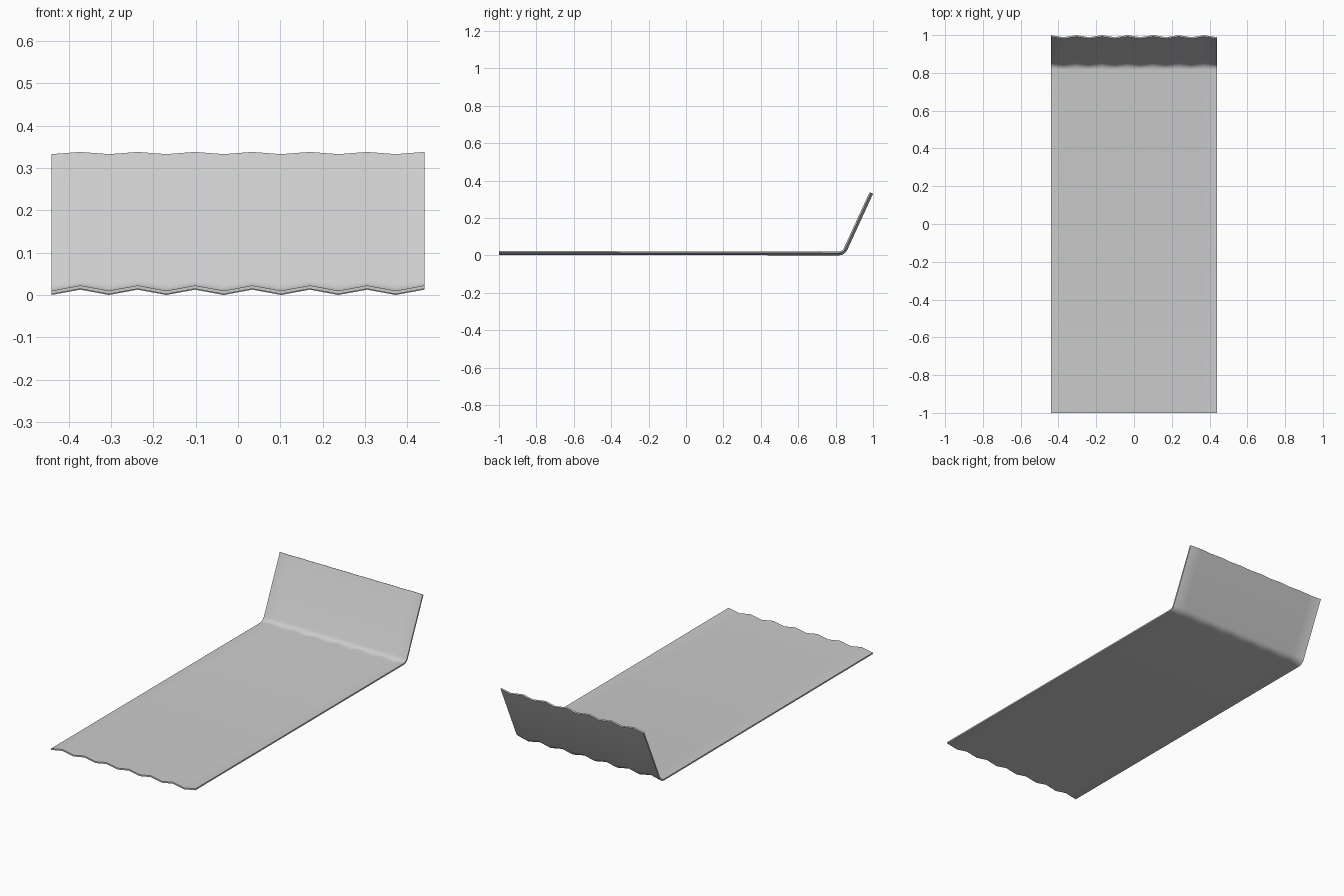
import bpy, bmesh, math

if "Cube" in bpy.data.objects:
    bpy.data.objects.remove(bpy.data.objects["Cube"])

# Corrugation across x, and side profile of the underside
HALF_W, FOLDS, AMP, THICK = 0.44, 13, 0.0125, 0.008
ANGLE, RADIUS = math.radians(65.3), 0.05
CORNER_Y, END = 0.849, (1.0, 0.329)

# Side path as (y, z, tilt): long flat run, rounded bend, raised end
tangent = RADIUS * math.tan(ANGLE / 2)
start_y = CORNER_Y - tangent
path = [(-1.0, 0.002, 0.0)]
STEPS = 5
for i in range(STEPS + 1):
    a = ANGLE * i / STEPS
    path.append((start_y + RADIUS * math.sin(a), RADIUS * (1 - math.cos(a)), a))
path.append((END[0], END[1], ANGLE))

bm = bmesh.new()


def make_skin(offset):
    """Grid of vertices: zigzag height is pushed along the path normal."""
    grid = []
    for y, z, a in path:
        row = []
        for i in range(FOLDS + 1):
            h = offset + (AMP if i % 2 else 0)
            x = -HALF_W + 2 * HALF_W * i / FOLDS
            row.append(bm.verts.new((x, y - h * math.sin(a), z + h * math.cos(a))))
        grid.append(row)
    return grid


# Upper and lower skins, then the rim joining them
low, top = make_skin(0), make_skin(THICK)
n = len(path)
for j in range(n - 1):
    for i in range(FOLDS):
        for g in (low, top):
            bm.faces.new((g[j][i], g[j][i + 1], g[j + 1][i + 1], g[j + 1][i]))
    for i in (0, FOLDS):
        bm.faces.new((low[j][i], low[j + 1][i], top[j + 1][i], top[j][i]))
for j in (0, n - 1):
    for i in range(FOLDS):
        bm.faces.new((low[j][i], low[j][i + 1], top[j][i + 1], top[j][i]))
bmesh.ops.recalc_face_normals(bm, faces=bm.faces)

mesh = bpy.data.meshes.new("corrugated_sheet")
bm.to_mesh(mesh)
bm.free()
sheet = bpy.data.objects.new("corrugated_sheet", mesh)
bpy.context.collection.objects.link(sheet)

# Smooth ridges and bend, crisp rim
bpy.context.view_layer.objects.active = sheet
sheet.select_set(True)
bpy.ops.object.shade_smooth_by_angle(angle=math.radians(40))
